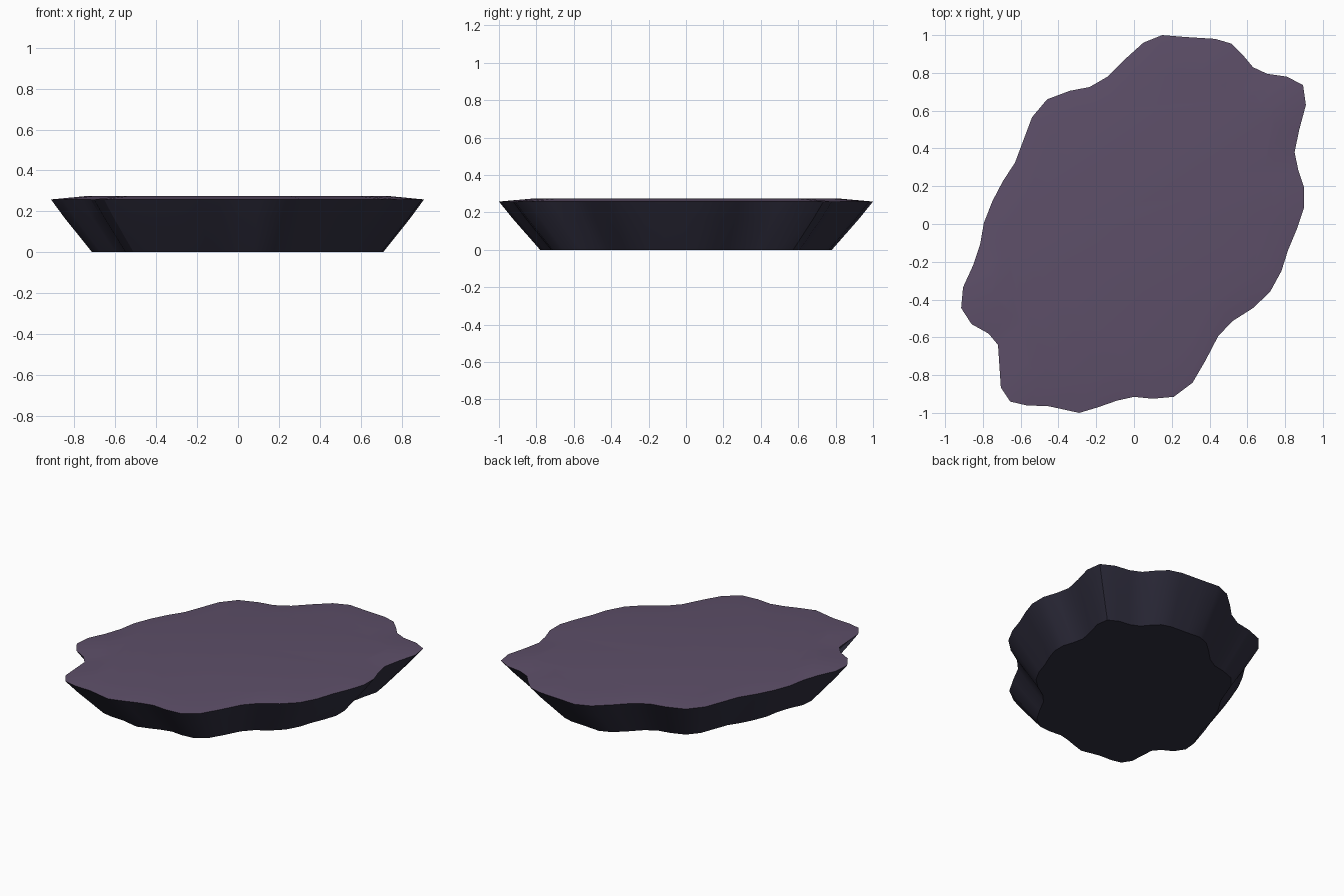
import bpy, bmesh, math

if "Cube" in bpy.data.objects:
    bpy.data.objects.remove(bpy.data.objects["Cube"])

# Irregular rim outline seen from above, clockwise
RIM = [(.15, 1), (.27, .99), (.43, .98), (.515, .955), (.58, .89), (.63, .83), (.705, .795),
       (.81, .78), (.895, .735), (.91, .63), (.875, .50), (.85, .38), (.87, .285), (.90, .195),
       (.90, .085), (.865, -.02), (.815, -.14), (.78, -.25), (.72, -.36), (.63, -.445),
       (.52, -.515), (.445, -.595), (.38, -.72), (.31, -.84), (.21, -.915), (.10, -.925),
       (0, -.915), (-.09, -.935), (-.19, -.97), (-.29, -1), (-.45, -.965), (-.57, -.96),
       (-.655, -.94), (-.705, -.865), (-.72, -.64), (-.77, -.58), (-.86, -.53), (-.915, -.445),
       (-.905, -.335), (-.85, -.215), (-.815, -.11), (-.795, .005), (-.75, .12), (-.695, .225),
       (-.63, .325), (-.54, .565), (-.46, .66), (-.34, .705), (-.235, .725), (-.14, .78),
       (-.05, .87), (.05, .96)]
# (scale, height) of each ring, base to crown
RINGS = [(.78, 0), (.925, .165), (1, .258), (.82, .274)]


def material(name, color):
    mat = bpy.data.materials.new(name)
    mat.diffuse_color = (*color, 1)
    mat.use_nodes = True
    mat.node_tree.nodes["Principled BSDF"].inputs["Base Color"].default_value = mat.diffuse_color
    return mat


# Rock slab: stacked copies of the outline, tapering to the base
bm = bmesh.new()
rings = [[bm.verts.new((x * s, y * s, z)) for x, y in reversed(RIM)] for s, z in RINGS]
n = len(RIM)
for level, (low, high) in enumerate(zip(rings, rings[1:])):
    for i in range(n):
        j = (i + 1) % n
        face = bm.faces.new((low[i], low[j], high[j], high[i]))
        face.material_index = 1 if level == 2 else 0
bm.faces.new(rings[0][::-1])
bm.faces.new(rings[-1]).material_index = 1
bmesh.ops.recalc_face_normals(bm, faces=bm.faces)

mesh = bpy.data.meshes.new("rock_slab")
bm.to_mesh(mesh)
bm.free()
mesh.materials.append(material("dark_rock", (.03, .028, .05)))
mesh.materials.append(material("purple_ground", (.11, .078, .14)))
slab = bpy.data.objects.new("rock_slab", mesh)
bpy.context.collection.objects.link(slab)

# Soft shading across the gentle undulations, crisp rim and base
bpy.context.view_layer.objects.active = slab
slab.select_set(True)
bpy.ops.object.shade_smooth_by_angle(angle=math.radians(30))
